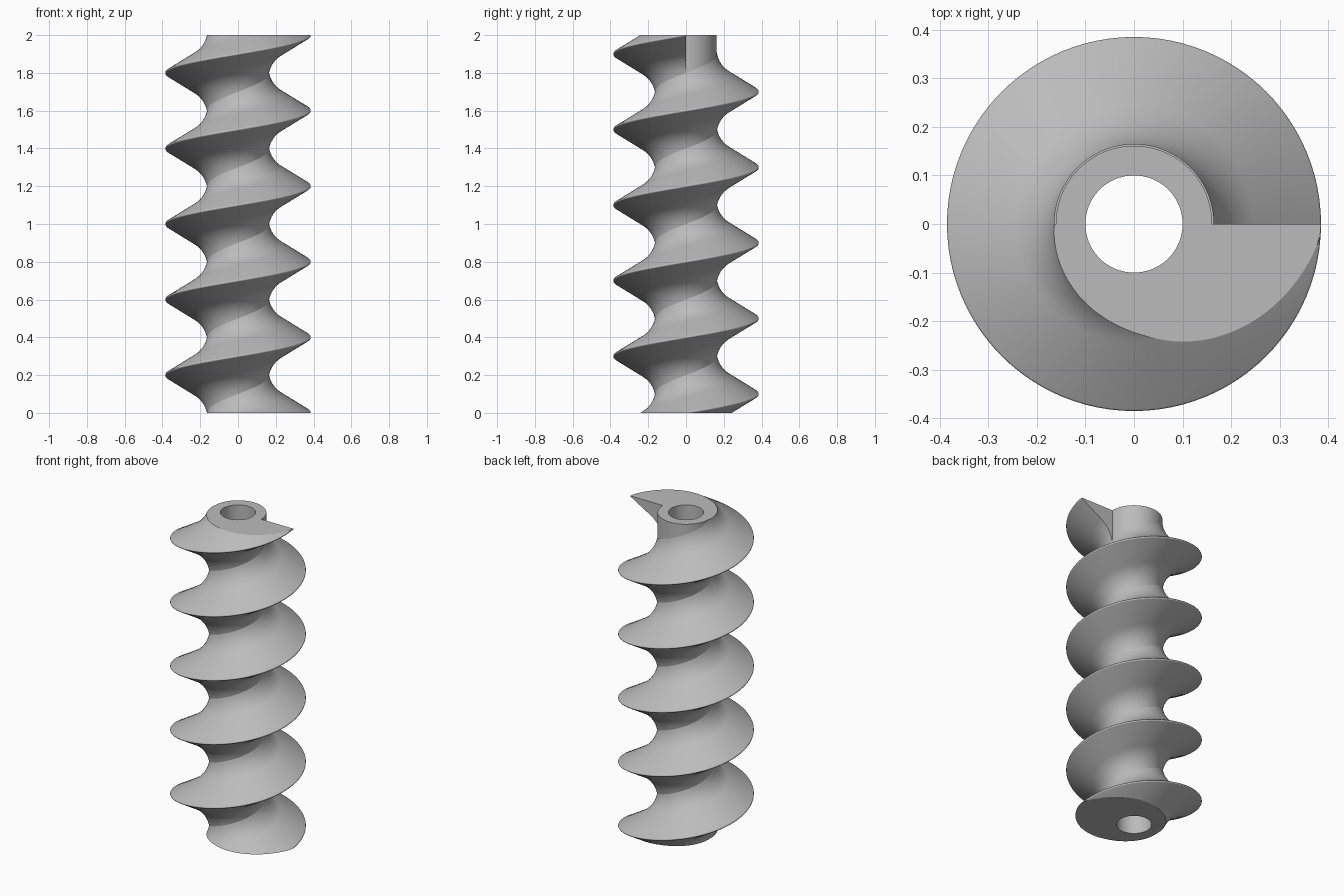
import bpy, bmesh
from math import sin, cos, radians, pi

if "Cube" in bpy.data.objects:
    bpy.data.objects.remove(bpy.data.objects["Cube"])

HEIGHT, PITCH, TURNS = 2.0, 0.4, 5
BORE, CORE, ROOT, CREST = 0.10, 0.161, 0.164, 0.385
STEPS = 96                                  # segments per turn

steel = bpy.data.materials.new("plain grey")
steel.use_nodes = True
grey = (0.5, 0.5, 0.5, 1)
steel.diffuse_color = grey
steel.node_tree.nodes["Principled BSDF"].inputs["Base Color"].default_value = grey


def half_profile():
    """(offset, radius) from the rounded crest down the flank to the root fillet."""
    tip = 0.007                             # crest rounding
    pts = []
    for k in range(6):
        a = radians(60) * k / 5
        pts.append((tip * sin(a), CREST - tip + tip * cos(a)))
    # fillet that leaves the 60 degree flank and meets the root at 10 degrees
    t0, r0 = pts[-1]
    c60, s60, c10, s10 = (f(radians(d)) for d in (60, 10) for f in (cos, sin))
    slope = s60 / c60
    end = PITCH / 2
    big = (ROOT - r0 + slope * (end - t0)) / (slope * (s60 - s10) - (c10 - c60))
    for k in range(9):
        a = radians(60 - 50 * k / 8)
        pts.append((end - big * (sin(a) - s10), ROOT + big * (c10 - cos(a))))
    return pts


HALF = half_profile()
PROFILE = [(-t, r) for t, r in reversed(HALF[1:])] + HALF


def radius_at(offset):
    offset = abs(offset)
    for (t0, r0), (t1, r1) in zip(HALF, HALF[1:]):
        if offset <= t1:
            return r0 + (r1 - r0) * (offset - t0) / (t1 - t0)
    return ROOT


def polar(r, turn, z):
    return (r * cos(2 * pi * turn), r * sin(2 * pi * turn), z)


def finish(name, bm, angle):
    mesh = bpy.data.meshes.new(name)
    bm.to_mesh(mesh)
    bm.free()
    mesh.materials.append(steel)
    obj = bpy.data.objects.new(name, mesh)
    bpy.context.collection.objects.link(obj)
    bpy.ops.object.select_all(action='DESELECT')
    obj.select_set(True)
    bpy.context.view_layer.objects.active = obj
    bpy.ops.object.shade_smooth_by_angle(angle=radians(angle))
    return obj


# Hollow shaft: rectangular section swept round the axis
bm = bmesh.new()
section = [(BORE, 0), (CORE, 0), (CORE, HEIGHT), (BORE, HEIGHT)]
rings = [[bm.verts.new(polar(r, i / STEPS, z)) for r, z in section] for i in range(STEPS)]
for i, a in enumerate(rings):
    b = rings[(i + 1) % STEPS]
    for j in range(4):
        k = (j + 1) % 4
        bm.faces.new((a[j], b[j], b[k], a[k]))
finish("hollow_shaft", bm, 30)

# Helical flight: profile swept up the helix, neighbouring turns welded
bm = bmesh.new()
rows = []
for i in range(-3 * STEPS // 4, TURNS * STEPS + 1):
    turn = i / STEPS
    rows.append([bm.verts.new(polar(r, turn, PITCH * turn + t)) for t, r in PROFILE])
for a, b in zip(rows, rows[1:]):
    for j in range(len(PROFILE) - 1):
        bm.faces.new((a[j], b[j], b[j + 1], a[j + 1]))
bmesh.ops.remove_doubles(bm, verts=bm.verts, dist=1e-5)

# Trim flush with both ends of the shaft
for z, up in ((0, -1), (HEIGHT, 1)):
    bmesh.ops.bisect_plane(bm, geom=bm.verts[:] + bm.edges[:] + bm.faces[:], dist=1e-6,
                           plane_co=(0, 0, z), plane_no=(0, 0, up), clear_outer=True)


def end_cap(z, first, last, up):
    """Flat cap between the shaft and the trimmed flight edge."""
    pairs = []
    for i in range(first, last + 1):
        turn = i / STEPS
        pairs.append([bm.verts.new(polar(r, turn, z)) for r in (CORE, radius_at(PITCH * turn))])
    for (a, b), (d, c) in zip(pairs, pairs[1:]):
        bm.faces.new((a, b, c, d) if up else (d, c, b, a))


end_cap(0, -STEPS // 2, STEPS // 2, False)
end_cap(HEIGHT, -STEPS // 2, 0, True)

# Straight end face where the flight stops at the top
edge = [(r, HEIGHT + t) for t, r in PROFILE if t <= 0]
outline = [(CORE, HEIGHT), (CORE, edge[0][1])] + edge
face = bm.faces.new([bm.verts.new((x, 0, z)) for x, z in outline])
face.normal_update()
if face.normal.y < 0:
    face.normal_flip()
finish("helical_flight", bm, 15)
